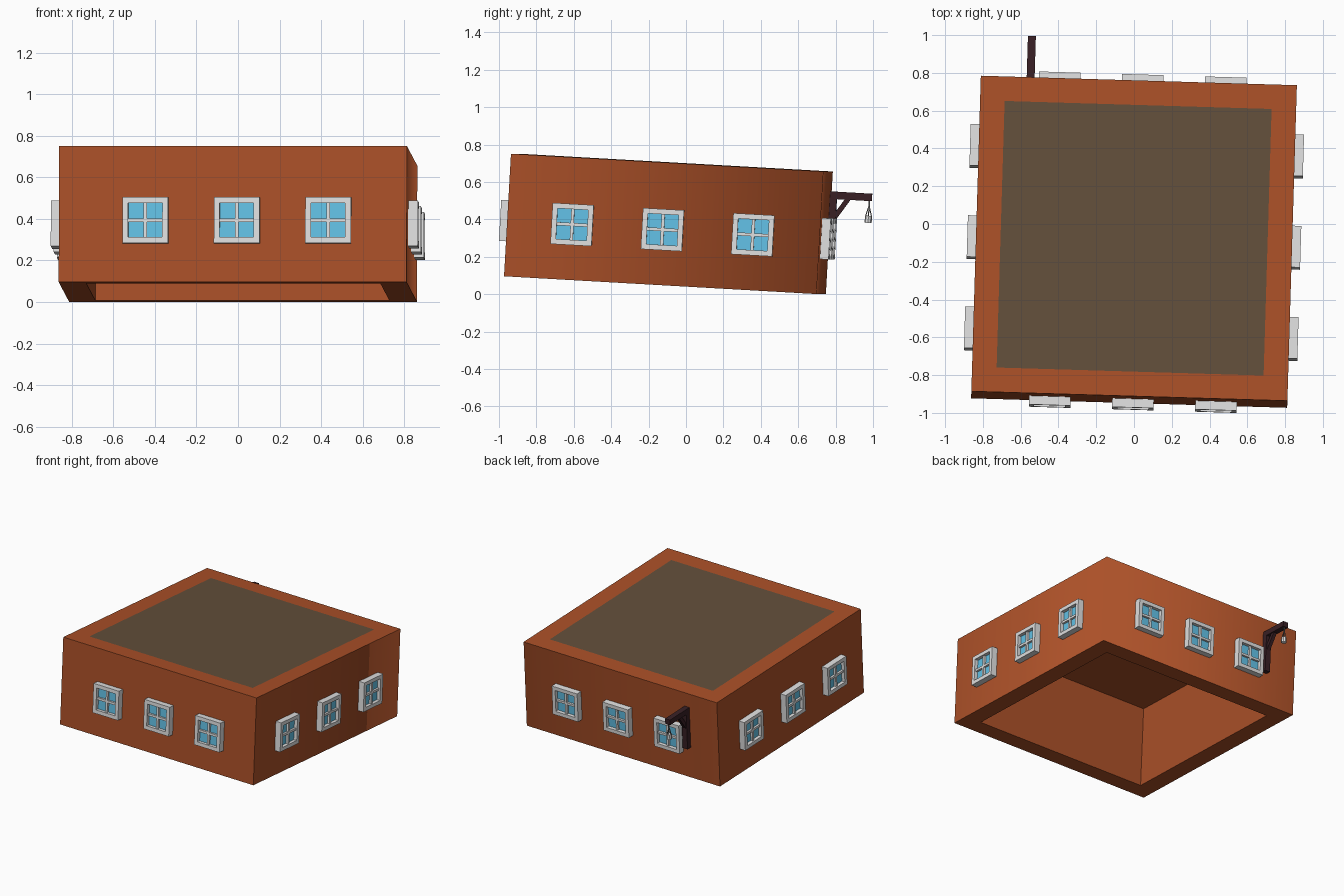
import bpy, bmesh, math
from mathutils import Matrix, Vector

if "Cube" in bpy.data.objects:
    bpy.data.objects.remove(bpy.data.objects["Cube"])

HALF = 0.837      # half width of the square storey
HZ = 0.328        # half height
RIM = 0.13        # wall thickness

# The whole storey leans forward-back and is turned slightly
TILT = (Matrix.Translation((0, -0.094, 0.376))
        @ Matrix.Rotation(math.radians(-1.72), 4, 'Z')
        @ Matrix.Rotation(math.radians(-3.25), 4, 'X'))


def material(name, color):
    m = bpy.data.materials.new(name)
    m.diffuse_color = (*color, 1)
    m.use_nodes = True
    m.node_tree.nodes["Principled BSDF"].inputs["Base Color"].default_value = m.diffuse_color
    return m


BRICK = material("brick_orange", (0.405, 0.08, 0.021))
FLOOR = material("floor_brown", (0.125, 0.078, 0.043))
FRAME = material("frame_grey", (0.75, 0.75, 0.75))
GLASS = material("glass_blue", (0.125, 0.54, 0.8))
WOOD = material("dark_wood", (0.04, 0.014, 0.018))
IRON = material("iron_grey", (0.12, 0.12, 0.12))


def finish(name, bm, mats, matrix=Matrix()):
    bm.transform(TILT @ matrix)
    me = bpy.data.meshes.new(name)
    bm.to_mesh(me)
    bm.free()
    for m in mats:
        me.materials.append(m)
    ob = bpy.data.objects.new(name, me)
    bpy.context.collection.objects.link(ob)
    return ob


def add_box(bm, lo, hi):
    lo, hi = Vector(lo), Vector(hi)
    size = hi - lo
    m = Matrix.Translation((lo + hi) / 2) @ Matrix.Diagonal((*size, 1))
    bmesh.ops.create_cube(bm, size=1, matrix=m)


def add_beam(bm, a, b, w):
    """Square beam of width w between two points."""
    a, b = Vector(a), Vector(b)
    d = b - a
    m = (Matrix.Translation((a + b) / 2) @ d.to_track_quat('Z', 'Y').to_matrix().to_4x4()
         @ Matrix.Diagonal((w, w, d.length, 1)))
    bmesh.ops.create_cube(bm, size=1, matrix=m)


# Brick storey: inset floor on top, hollow from below
bm = bmesh.new()
add_box(bm, (-HALF, -HALF, -HZ), (HALF, HALF, HZ))
bm.normal_update()
top = next(f for f in bm.faces if f.normal.z > 0.9)
bottom = next(f for f in bm.faces if f.normal.z < -0.9)
bmesh.ops.inset_region(bm, faces=[top], thickness=RIM, use_even_offset=True)
top.material_index = 1
bmesh.ops.inset_region(bm, faces=[bottom], thickness=RIM, use_even_offset=True)
ceiling = bmesh.ops.extrude_discrete_faces(bm, faces=[bottom])['faces'][0]
bmesh.ops.translate(bm, verts=ceiling.verts, vec=(0, 0, 0.6))
bmesh.ops.recalc_face_normals(bm, faces=bm.faces)
# Only the back right corner is shaded smooth
for f in bm.faces:
    f.smooth = True
for e in bm.edges:
    e.smooth = all(v.co.x > HALF - 0.01 and v.co.y > HALF - 0.01 for v in e.verts)
finish("brick_storey", bm, [BRICK, FLOOR])


# Window: outer frame, cross bars and recessed glass, facing -y
def window(side, matrix):
    s, b, bar = 0.11, 0.028, 0.0085
    i = s - b
    bm = bmesh.new()
    for k in (-1, 1):
        x0, x1 = sorted((k * i, k * s))
        add_box(bm, (x0, -0.048, -s), (x1, 0.005, s))
        add_box(bm, (-i, -0.048, x0), (i, 0.005, x1))
    add_box(bm, (-bar, -0.038, -i), (bar, 0.005, i))
    for x0, x1 in ((-i, -bar), (bar, i)):
        add_box(bm, (x0, -0.038, -bar), (x1, 0.005, bar))
    finish(side + "_window_frame", bm, [FRAME], matrix)
    bm = bmesh.new()
    add_box(bm, (-i, -0.022, -i), (i, -0.014, i))
    finish(side + "_window_glass", bm, [GLASS], matrix)


# Three windows on each side: angle, sideways shift, spacing
for side, angle, shift, step in (("front", 0, 0.02, 0.44), ("right", 90, -0.004, 0.484),
                                 ("back", 180, -0.02, 0.44), ("left", 270, 0, 0.484)):
    for n in (-1, 0, 1):
        window(side, Matrix.Rotation(math.radians(angle), 4, 'Z')
               @ Matrix.Translation((shift + n * step, -HALF + 0.002, -0.031)))

# Wooden bracket on the back wall
BX, W = -0.573, 0.021
bm = bmesh.new()
add_box(bm, (BX - W, HALF - 0.005, -0.09), (BX + W, HALF + 0.038, 0.222))
add_box(bm, (BX - W, HALF + 0.038, 0.182), (BX + W, HALF + 0.225, 0.222))
add_beam(bm, (BX, HALF + 0.025, 0.075), (BX, HALF + 0.1, 0.19), 0.026)
finish("lantern_bracket", bm, [WOOD])

# Hanging lantern: hook, handle wires and body
LY = HALF + 0.212
bm = bmesh.new()
add_beam(bm, (BX, LY, 0.185), (BX, LY, 0.155), 0.008)
for k in (-1, 1):
    add_beam(bm, (BX, LY, 0.158), (BX, LY + k * 0.016, 0.1), 0.005)
    add_beam(bm, (BX, LY, 0.158), (BX + k * 0.016, LY, 0.1), 0.005)
finish("lantern_hook", bm, [IRON])
bm = bmesh.new()
bmesh.ops.create_cone(bm, cap_ends=True, segments=8, radius1=0.019, radius2=0.019,
                      depth=0.038, matrix=Matrix.Translation((BX, LY, 0.084)))
finish("lantern_body", bm, [FRAME])
